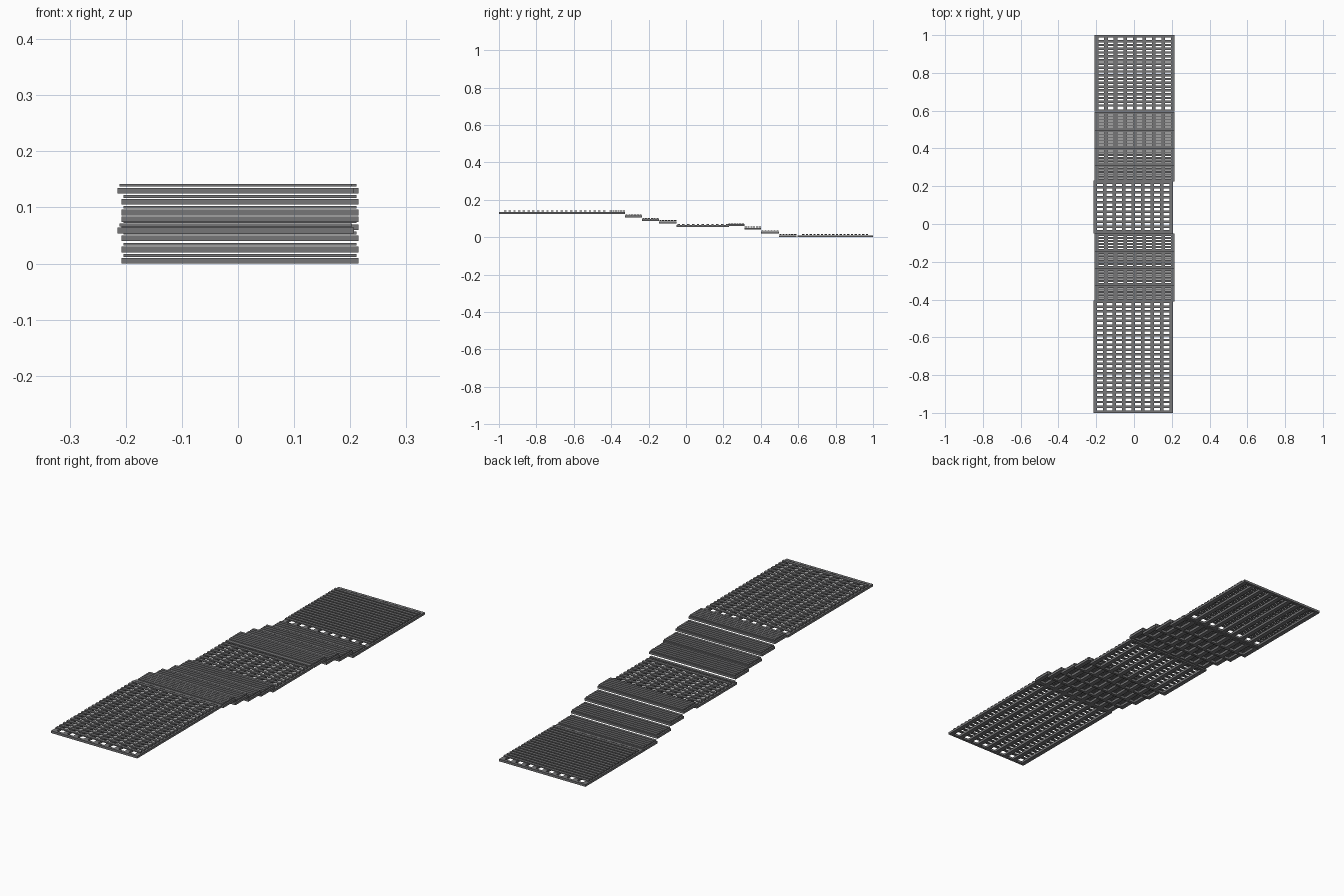
import bpy, bmesh
from mathutils import Matrix, Vector

cube = bpy.data.objects.get("Cube")
if cube:
    bpy.data.objects.remove(cube)

steel = bpy.data.materials.new("dark_grey_steel")
steel.use_nodes = True
colour = (0.18, 0.18, 0.185, 1)
steel.diffuse_color = colour
steel.node_tree.nodes["Principled BSDF"].inputs["Base Color"].default_value = colour

RAIL_W, RAIL_H = 0.02, 0.010     # lengthwise bars
SLAT_LIFT, SLAT_H = 0.012, 0.005  # crosswise bars on top
SPANS = 8


def add_box(bm, x0, x1, y0, y1, z0, z1):
    size = Vector((x1 - x0, y1 - y0, z1 - z0))
    middle = Vector((x0 + x1, y0 + y1, z0 + z1)) / 2
    bmesh.ops.create_cube(bm, size=1, matrix=Matrix.Translation(middle) @ Matrix.Diagonal(size).to_4x4())


def finish(bm, name):
    mesh = bpy.data.meshes.new(name)
    bm.to_mesh(mesh)
    bm.free()
    mesh.materials.append(steel)
    bpy.context.collection.objects.link(bpy.data.objects.new(name, mesh))


def grating(name, x0, x1, y0, y1, z, pitch, slat_w, margin):
    # Support frame: two end bars and evenly spaced lengthwise rails
    bm = bmesh.new()
    for i in range(SPANS + 1):
        x = x0 + (x1 - x0 - RAIL_W) * i / SPANS
        add_box(bm, x, x + RAIL_W, y0, y1, z, z + RAIL_H)
    for y in (y0, y1 - 0.012):
        add_box(bm, x0 + RAIL_W, x1 - RAIL_W, y, y + 0.012, z, z + RAIL_H)
    finish(bm, name + "_frame")

    # Walking surface: crosswise slats
    bm = bmesh.new()
    first, last = y0 + margin, y1 - margin - slat_w
    count = round((last - first) / pitch)
    for i in range(count + 1):
        y = first + (last - first) * i / count
        add_box(bm, x0 + 0.004, x1 - 0.004, y, y + slat_w,
                z + SLAT_LIFT, z + SLAT_LIFT + SLAT_H)
    finish(bm, name + "_slats")


# Landings
grating("upper_landing", -0.215, 0.207, -1, -0.405, 0.125, 0.0255, 0.013, 0.026)
grating("middle_landing", -0.215, 0.207, -0.05, 0.23, 0.054, 0.0255, 0.013, 0.004)
grating("lower_landing", -0.208, 0.215, 0.595, 1, 0, 0.02, 0.0125, 0.026)


# Stair flights, each tread a short dense grating
def flight(name, edges, heights):
    for i, z in enumerate(heights):
        grating(f"{name}_tread_{i + 1}", -0.208, 0.215, edges[i], edges[i + 1],
                z, 0.0145, 0.0115, 0.002)


flight("upper_flight", (-0.41, -0.325, -0.235, -0.145, -0.05), (0.125, 0.105, 0.086, 0.074))
flight("lower_flight", (0.225, 0.312, 0.402, 0.497, 0.592), (0.06, 0.04, 0.02, 0))
